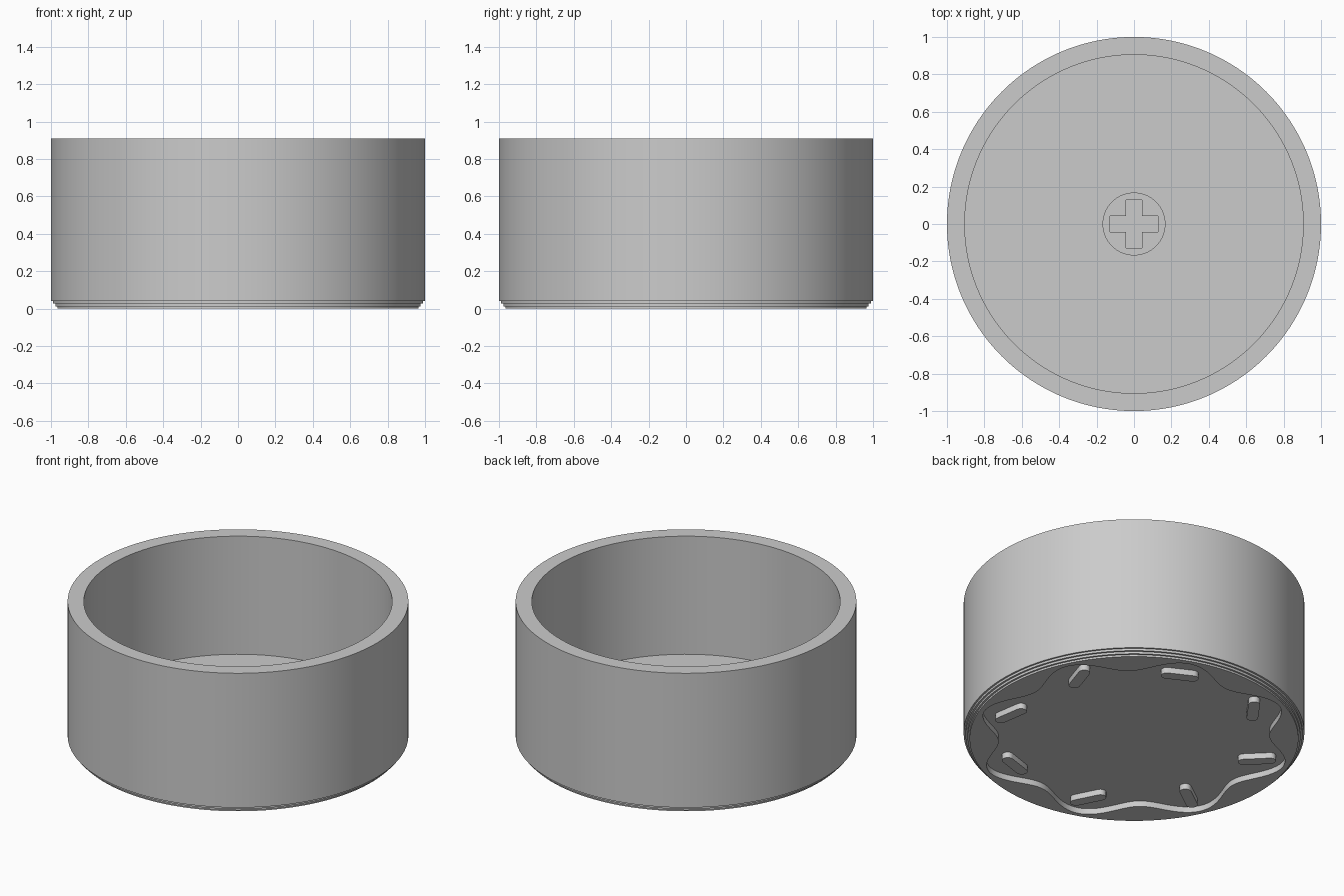
import bpy, bmesh, math
from mathutils import Matrix

if "Cube" in bpy.data.objects:
    bpy.data.objects.remove(bpy.data.objects["Cube"], do_unlink=True)

SEGMENTS = 192
HEIGHT = 0.91
FLOOR = 0.145      # inside floor level
RECESS = 0.037     # depth of the scalloped recess underneath

grey = bpy.data.materials.new("plain grey")
grey.use_nodes = True
colour = (0.6, 0.6, 0.6, 1)
grey.diffuse_color = colour
grey.node_tree.nodes["Principled BSDF"].inputs["Base Color"].default_value = colour


def make_object(name, bm, smooth=True):
    bmesh.ops.recalc_face_normals(bm, faces=bm.faces)
    mesh = bpy.data.meshes.new(name)
    bm.to_mesh(mesh)
    bm.free()
    mesh.materials.append(grey)
    obj = bpy.data.objects.new(name, mesh)
    bpy.context.collection.objects.link(obj)
    bpy.ops.object.select_all(action='DESELECT')
    obj.select_set(True)
    bpy.context.view_layer.objects.active = obj
    if smooth:
        bpy.ops.object.shade_smooth_by_angle(angle=math.radians(30))
    return obj


def loft(bm, profile):
    """Join rings of (radius or radius function, z), closing both ends with a fan."""
    rings = []
    for radius, z in profile:
        ring = []
        for i in range(SEGMENTS):
            a = math.tau * i / SEGMENTS
            r = radius(a) if callable(radius) else radius
            ring.append(bm.verts.new((r * math.cos(a), r * math.sin(a), z)))
        rings.append(ring)
    for low, high in zip(rings, rings[1:]):
        for i in range(SEGMENTS):
            j = (i + 1) % SEGMENTS
            bm.faces.new((low[i], low[j], high[j], high[i]))
    for ring, z in ((rings[0], profile[0][1]), (rings[-1], profile[-1][1])):
        centre = bm.verts.new((0, 0, z))
        for i in range(SEGMENTS):
            bm.faces.new((centre, ring[i], ring[(i + 1) % SEGMENTS]))


def scallop(a):
    return 0.865 + 0.07 * math.cos(8 * (a - math.radians(25.4)))


# Cup with stepped lower edge and scalloped recess underneath
bm = bmesh.new()
loft(bm, [
    (scallop, RECESS), (scallop, 0),
    (0.965, 0), (0.965, 0.012),
    (0.977, 0.012), (0.977, 0.026),
    (0.989, 0.026), (0.989, 0.04),
    (1, 0.04), (1, HEIGHT),
    (0.905, HEIGHT), (0.905, FLOOR),
])
make_object("cup_body", bm)

# Central post with a cross-shaped socket
bm = bmesh.new()
loft(bm, [(0.168, FLOOR - 0.01), (0.168, 0.41)])
post = make_object("centre_post", bm)

bm = bmesh.new()
outline = []
for k in range(4):
    turn = Matrix.Rotation(k * math.pi / 2, 3, 'Z')
    for x, y in ((0.042, -0.042), (0.128, -0.042), (0.128, 0.042)):
        v = bm.verts.new((x, y, FLOOR + 0.01))
        v.co = turn @ v.co
        outline.append(v)
base = bm.faces.new(outline)
top = bmesh.ops.extrude_face_region(bm, geom=[base])["geom"]
for v in top:
    if isinstance(v, bmesh.types.BMVert):
        v.co.z = 0.5
cutter = make_object("socket_cutter", bm, smooth=False)
cutter.hide_render = True

cut = post.modifiers.new("socket", 'BOOLEAN')
cut.operation = 'DIFFERENCE'
cut.solver = 'EXACT'
cut.object = cutter
bpy.context.view_layer.objects.active = post
bpy.ops.object.modifier_apply(modifier=cut.name)
bpy.data.objects.remove(cutter, do_unlink=True)

# Small rounded bars standing in the recess, each turned further than the last
bm = bmesh.new()
HALF, RADIUS = 0.078, 0.034
for k in range(8):
    place = math.radians(25.4 + 45 * k)
    spin = math.radians(72 + 81 * k)
    move = (Matrix.Translation((0.77 * math.cos(place), 0.77 * math.sin(place), 0))
            @ Matrix.Rotation(spin, 4, 'Z'))
    outline = []
    for side in (1, -1):
        for s in range(9):
            a = math.pi * (s / 8 - 0.5)
            x = side * (HALF + RADIUS * math.cos(a))
            y = side * RADIUS * math.sin(a)
            v = bm.verts.new((x, y, 0))
            v.co = move @ v.co
            outline.append(v)
    face = bm.faces.new(outline)
    for v in bmesh.ops.extrude_face_region(bm, geom=[face])["geom"]:
        if isinstance(v, bmesh.types.BMVert):
            v.co.z = RECESS + 0.005
make_object("underside_bars", bm)
